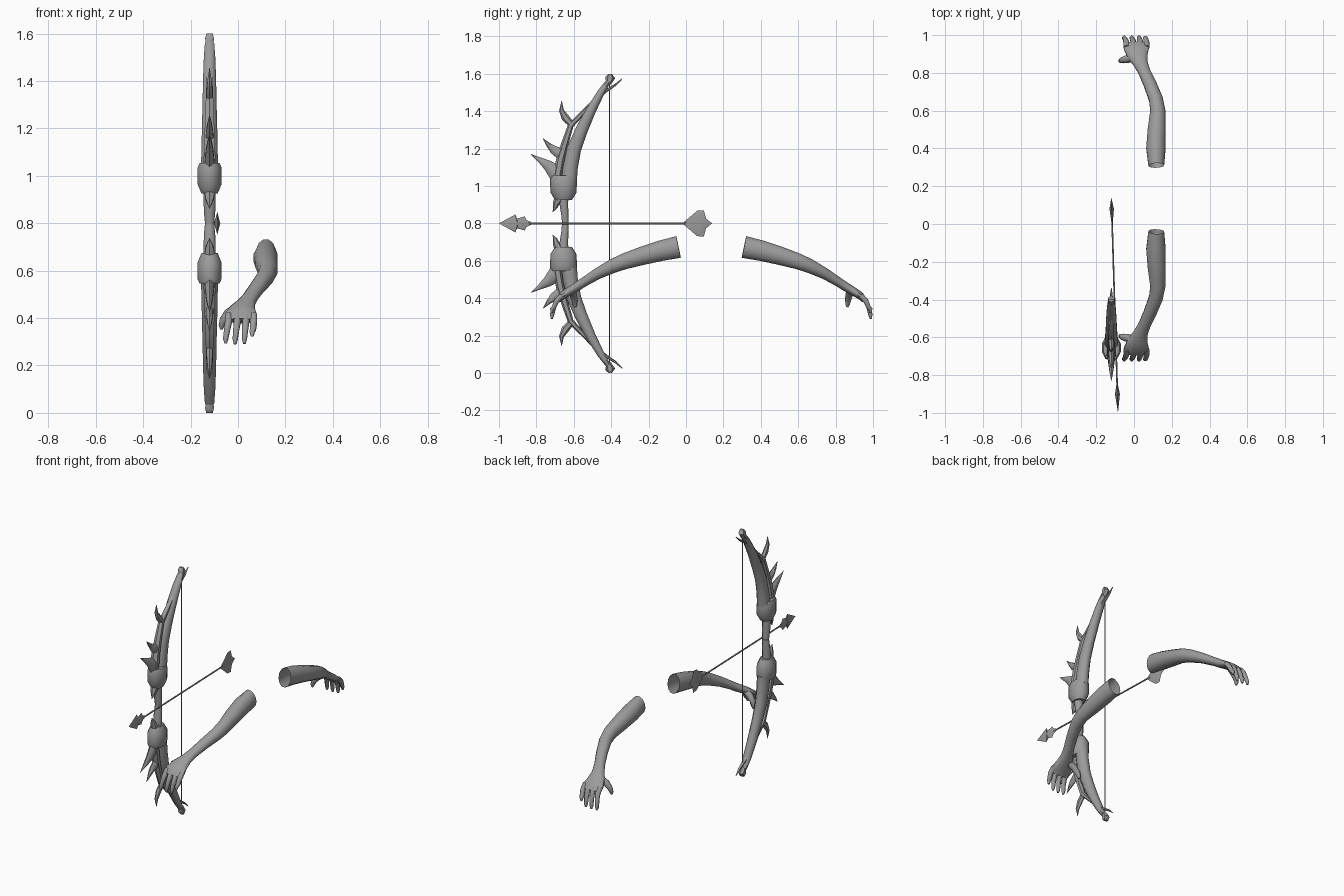
import bpy, bmesh, math
from mathutils import Vector

grey = bpy.data.materials.new("grey")
grey.diffuse_color = (0.33, 0.33, 0.33, 1)
BOW_X, MID_Z = -0.12, 0.8


def finish(name, bm, place):
    """Move the vertices with the place rule and make the object."""
    for v in bm.verts:
        v.co = place(v.co)
    bmesh.ops.recalc_face_normals(bm, faces=bm.faces)
    mesh = bpy.data.meshes.new(name)
    bm.to_mesh(mesh)
    bm.free()
    mesh.materials.append(grey)
    ob = bpy.data.objects.new(name, mesh)
    bpy.context.collection.objects.link(ob)
    bpy.ops.object.select_all(action='DESELECT')
    ob.select_set(True)
    bpy.context.view_layer.objects.active = ob
    bpy.ops.object.shade_smooth_by_angle(angle=math.radians(50))
    return ob


def loft(name, rings, sides=8, place=lambda p: p, open_start=False):
    """Skin elliptical rings (x, y, z, side radius, other radius)."""
    bm = bmesh.new()
    pts = [Vector(r[:3]) for r in rings]
    loops = []
    for i, r in enumerate(rings):
        t = (pts[min(i + 1, len(pts) - 1)] - pts[max(i - 1, 0)]).normalized()
        u = Vector((1, 0, 0))
        u = (u - t * u.dot(t)).normalized()
        w = t.cross(u)
        loops.append([])
        for k in range(sides):
            a = 2 * math.pi * (k + 0.5) / sides
            loops[-1].append(bm.verts.new(
                pts[i] + u * math.cos(a) * r[3] + w * math.sin(a) * r[4]))
    for a, b in zip(loops, loops[1:]):
        for k in range(sides):
            j = (k + 1) % sides
            bm.faces.new((a[k], a[j], b[j], b[k]))
    if not open_start:
        bm.faces.new(loops[0][::-1])
    bm.faces.new(loops[-1])
    return finish(name, bm, place)


def bow_part(name, rings, sides=8):
    """Part of the bow from rings (y, z, rx, ry), above and below the grip."""
    full = [(BOW_X, *r) for r in rings]
    loft("upper_" + name, full, sides)
    loft("lower_" + name, full, sides,
         lambda p: Vector((p.x, p.y, 2 * MID_Z - p.z)))


# Bow: grip, collars, limbs and tips
bow_part("grip", [(-.645, .8, .021, .019), (-.648, .85, .026, .021),
                  (-.652, .89, .027, .024), (-.655, .95, .028, .028)])
bow_part("collar", [(-.655, .925, .036, .045), (-.655, .965, .053, .070),
                    (-.655, 1.035, .053, .072), (-.655, 1.055, .044, .066)], 10)
bow_part("limb", [(-.625, 1.03, .040, .045), (-.618, 1.10, .037, .043),
                  (-.598, 1.20, .035, .041), (-.558, 1.30, .032, .036),
                  (-.510, 1.40, .030, .029), (-.455, 1.50, .026, .021),
                  (-.415, 1.56, .021, .014)])
bow_part("tip", [(-.415, 1.545, .018, .012), (-.405, 1.58, .021, .027),
                 (-.405, 1.60, .016, .008)], 6)
# Thin vine running in front of each limb
bow_part("vine", [(-.690, 1.04, .030, .024), (-.672, 1.14, .026, .023),
                  (-.645, 1.235, .022, .019), (-.616, 1.325, .018, .016),
                  (-.543, 1.40, .015, .012), (-.473, 1.475, .015, .010),
                  (-.425, 1.51, .012, .008), (-.375, 1.543, .008, .006),
                  (-.34, 1.575, .002, .002)], 6)
# Curved thorns
thorns = {
    "outer_thorn": [(-.608, 1.325, .015, .016), (-.645, 1.365, .014, .021),
                    (-.666, 1.405, .010, .013), (-.665, 1.455, .001, .001)],
    "middle_thorn": [(-.655, 1.165, .020, .036), (-.710, 1.195, .015, .022),
                     (-.737, 1.222, .010, .012), (-.765, 1.255, .001, .001)],
    "inner_thorn": [(-.690, 1.065, .024, .046), (-.740, 1.112, .017, .028),
                    (-.782, 1.140, .011, .014), (-.83, 1.17, .001, .001)],
    "grip_thorn": [(-.672, .945, .028, .030), (-.695, .905, .020, .018),
                   (-.700, .885, .012, .012), (-.712, .862, .001, .001)],
}
for name, rings in thorns.items():
    bow_part(name, rings, 6)
# String
loft("bow_string", [(BOW_X, -.41, .03, .003, .003), (BOW_X, -.41, 1.57, .003, .003)], 6)


# Arrow, turned slightly away from the bow plane
def on_arrow(p):
    return Vector((p.x - .12 + (.14 - p.y) * .031, p.y, MID_Z + p.z))


def blade(name, centre_y, half, thick):
    """Flat diamond-section blade from its upper outline of (y, z) points."""
    bm = bmesh.new()
    outline = half + [(y, -z) for y, z in reversed(half) if z > 0]
    rim = [bm.verts.new((0, y, z)) for y, z in outline]
    for s in (-1, 1):
        c = bm.verts.new((s * thick, centre_y, 0))
        for a, b in zip(rim, rim[1:] + rim[:1]):
            bm.faces.new((a, b, c) if s > 0 else (b, a, c))
    finish(name, bm, on_arrow)


loft("arrow_shaft", [(0, -.9, 0, .005, .005), (0, .1, 0, .005, .005)], 6, on_arrow)
blade("arrow_head", -.90, [(-1.0, 0), (-.913, .048), (-.903, .026),
                           (-.862, .038), (-.852, .018), (-.83, .008)], .013)
blade("arrow_fletching", .08, [(-.02, 0), (.06, .068), (.095, .070),
                               (.108, .025), (.14, 0)], .012)

# Arms: the same arm facing backward, and mirrored to face forward
arm = [(.118, .31, .674, .043, .061), (.116, .40, .655, .053, .057),
       (.120, .50, .628, .049, .051), (.126, .60, .597, .041, .044),
       (.116, .66, .573, .038, .039), (.085, .74, .533, .035, .031),
       (.053, .81, .490, .033, .026), (.035, .85, .464, .039, .025),
       (.020, .89, .440, .055, .024), (.013, .93, .415, .069, .021),
       (.012, .955, .388, .066, .015)]
thumb = [(.000, .880, .445, .020, .020), (-.040, .872, .420, .021, .021),
         (-.062, .867, .392, .017, .017), (-.070, .864, .368, .013, .013),
         (-.070, .862, .352, .006, .006)]
fingers = {"index": (-.040, -.052, .293), "middle": (-.003, -.012, .290),
           "ring": (.033, .027, .292), "little": (.066, .060, .322)}


def back(p):
    return Vector(p)


def front(p):
    return Vector((p.x, .27 - p.y, p.z))


for side, place in (("back", back), ("front", front)):
    loft(side + "_arm", arm, 12, place, open_start=True)
    loft(side + "_thumb", thumb, 8, place)
    for name, (x0, x1, tip) in fingers.items():
        xm = (x0 + x1) / 2
        loft(f"{side}_{name}_finger",
             [(x0, .935, .415, .016, .015), (x0, .962, .385, .016, .015),
              (xm, .977, .350, .014, .013), (x1, .986, tip + .02, .012, .012),
              (x1, .988, tip, .006, .006)], 8, place)
